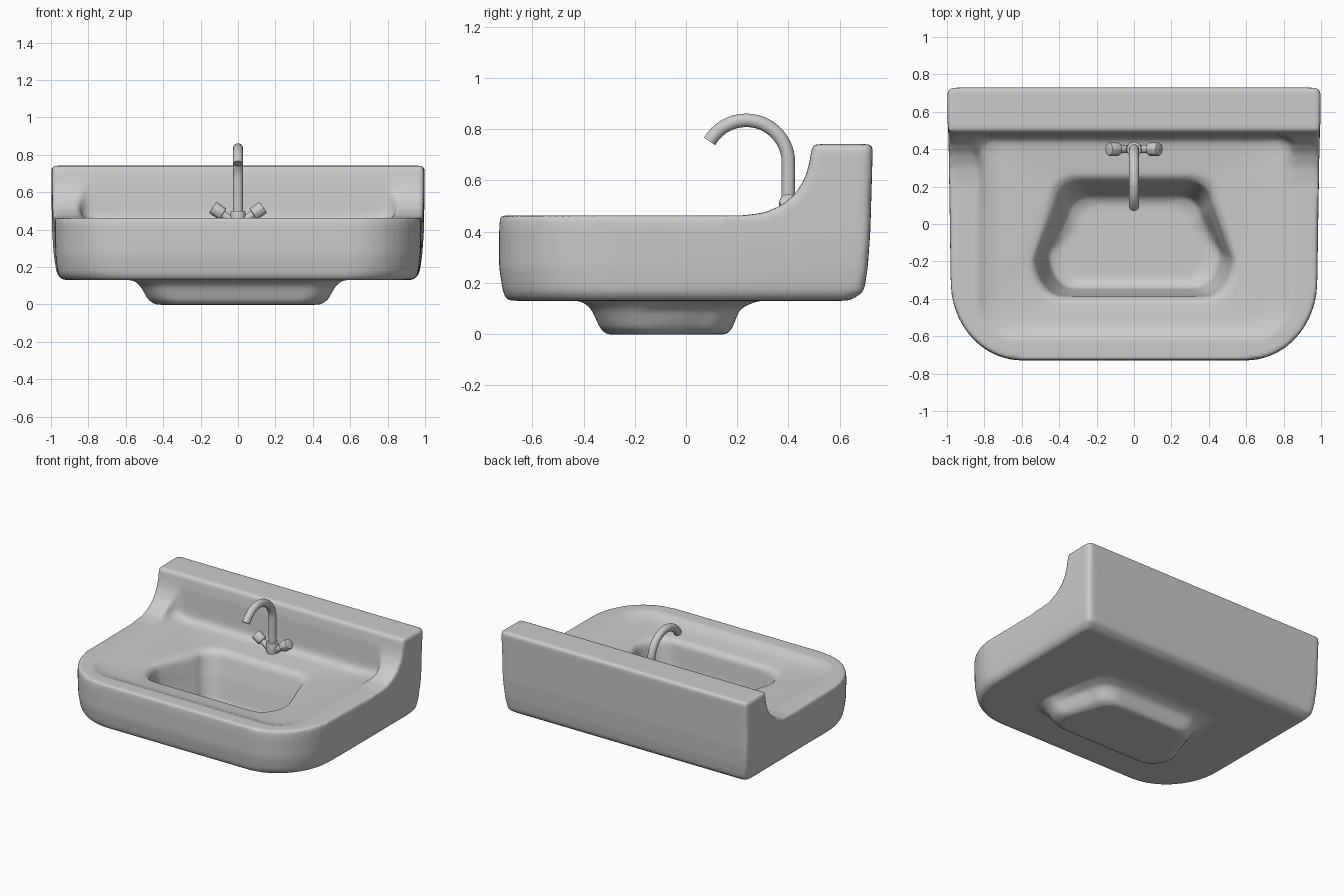
import bpy, bmesh
from math import sin, cos, pi, radians
from mathutils import Vector

if "Cube" in bpy.data.objects:
    bpy.data.objects.remove(bpy.data.objects["Cube"])


def outline(xf, xb, yf, yb, rf, rb, n=10):
    """Rounded trapezoid: front/back half widths, y limits, elliptical corner radii."""
    corners = [(xb, yb, 1, 1, rb, 0), (-xb, yb, -1, 1, rb, 90),
               (-xf, yf, -1, -1, rf, 180), (xf, yf, 1, -1, rf, 270)]
    pts = []
    for x, y, sx, sy, (rx, ry), start in corners:
        for i in range(n + 1):
            a = radians(start + 90 * i / n)
            pts.append((x - sx * rx + rx * cos(a), y - sy * ry + ry * sin(a)))
    return pts


def make_object(name, bm):
    bmesh.ops.recalc_face_normals(bm, faces=bm.faces[:])
    mesh = bpy.data.meshes.new(name)
    bm.to_mesh(mesh)
    bm.free()
    ob = bpy.data.objects.new(name, mesh)
    bpy.context.collection.objects.link(ob)
    return ob


def loft(name, rings):
    """Stack of (z, outline arguments) closed at both ends."""
    bm = bmesh.new()
    loops = [[bm.verts.new((x, y, z)) for x, y in outline(*args)] for z, *args in rings]
    for lo, hi in zip(loops, loops[1:]):
        for i in range(len(lo)):
            j = (i + 1) % len(lo)
            bm.faces.new((lo[i], lo[j], hi[j], hi[i]))
    bm.faces.new(loops[0])
    bm.faces.new(loops[-1])
    return make_object(name, bm)


def apply_mod(ob, kind, **settings):
    mod = ob.modifiers.new(kind.lower(), kind)
    for key, value in settings.items():
        setattr(mod, key, value)
    bpy.context.view_layer.objects.active = ob
    bpy.ops.object.modifier_apply(modifier=mod.name)


def combine(ob, other, operation):
    apply_mod(ob, 'BOOLEAN', operation=operation, object=other, solver='EXACT')
    bpy.data.objects.remove(other, do_unlink=True)


def smooth(ob, angle=40):
    bpy.ops.object.select_all(action='DESELECT')
    ob.select_set(True)
    bpy.context.view_layer.objects.active = ob
    bpy.ops.object.shade_smooth_by_angle(angle=radians(angle))


def cylinder(name, start, end, radius, sides, bevel=0.0):
    axis = Vector(end) - Vector(start)
    bpy.ops.mesh.primitive_cylinder_add(vertices=sides, radius=radius, depth=axis.length,
                                        location=(Vector(start) + Vector(end)) / 2)
    ob = bpy.context.object
    ob.name = name
    ob.rotation_euler = axis.to_track_quat('Z', 'Y').to_euler()
    if bevel:
        apply_mod(ob, 'BEVEL', width=bevel, segments=2)
    smooth(ob)
    return ob


# Outer ceramic block
front, back = (0.38, 0.42), (0.03, 0.03)
basin = loft("basin", [
    (0.13, 0.94, 0.94, -0.70, 0.64, front, back),
    (0.165, 0.965, 0.97, -0.715, 0.695, front, back),
    (0.26, 0.975, 0.985, -0.73, 0.71, front, back),
    (0.40, 0.98, 0.995, -0.73, 0.72, front, back),
    (0.742, 0.98, 1.0, -0.71, 0.73, front, back)])

# Underside of the bowl
rf, rb = (0.13, 0.16), (0.14, 0.12)
bowl = loft("bowl_underside", [
    (-0.002, 0.44, 0.36, -0.31, 0.16, rf, rb),
    (0.02, 0.48, 0.40, -0.335, 0.18, rf, rb),
    (0.10, 0.525, 0.44, -0.37, 0.21, rf, rb),
    (0.13, 0.56, 0.50, -0.41, 0.28, rf, rb),
    (0.20, 0.58, 0.53, -0.43, 0.30, rf, rb)])
combine(basin, bowl, 'UNION')

# Space in front of the curved splashback
profile = [(-1, 0.463), (0.22, 0.463), (0.31, 0.475), (0.38, 0.507), (0.43, 0.552),
           (0.465, 0.61), (0.48, 0.66), (0.49, 0.72), (0.50, 0.9), (-1, 0.9)]
bm = bmesh.new()
face = bm.faces.new([bm.verts.new((-1.2, y, z)) for y, z in profile])
out = bmesh.ops.extrude_face_region(bm, geom=[face])
moved = [v for v in out["geom"] if isinstance(v, bmesh.types.BMVert)]
bmesh.ops.translate(bm, verts=moved, vec=(2.4, 0, 0))
combine(basin, make_object("splashback_cut", bm), 'DIFFERENCE')

# Bowl hollow flaring out into the shallow recessed deck
rf, rb = (0.14, 0.20), (0.13, 0.11)
df, db = (0.18, 0.18), (0.07, 0.07)
hollow = loft("hollow_cut", [
    (0.05, 0.40, 0.31, -0.30, 0.11, rf, rb),
    (0.08, 0.46, 0.36, -0.345, 0.155, rf, rb),
    (0.25, 0.495, 0.39, -0.375, 0.19, rf, rb),
    (0.39, 0.525, 0.415, -0.388, 0.23, rf, rb),
    (0.415, 0.55, 0.45, -0.41, 0.26, rf, rb),
    (0.43, 0.74, 0.74, -0.53, 0.42, df, db),
    (0.445, 0.80, 0.80, -0.58, 0.455, df, db),
    (0.48, 0.86, 0.84, -0.65, 0.468, df, db),
    (0.64, 0.88, 0.86, -0.66, 0.478, df, db),
    (0.90, 0.90, 0.88, -0.66, 0.485, df, db)])
combine(basin, hollow, 'DIFFERENCE')

# Soften every edge of the ceramic
apply_mod(basin, 'REMESH', mode='VOXEL', voxel_size=0.0125)
apply_mod(basin, 'SMOOTH', factor=0.5, iterations=16)
smooth(basin, 80)

# Swan neck spout
curve = bpy.data.curves.new("spout", 'CURVE')
curve.dimensions = '3D'
curve.bevel_depth = 0.027
curve.bevel_resolution = 5
curve.use_fill_caps = True
path = [(0.40, 0.42), (0.40, 0.55)]
path += [(0.235 + 0.165 * cos(a), 0.67 + 0.165 * sin(a))
         for a in (radians(150) * i / 20 for i in range(21))]
spline = curve.splines.new('POLY')
spline.points.add(len(path) - 1)
for point, (y, z) in zip(spline.points, path):
    point.co = (0, y, z, 1)
spout = bpy.data.objects.new("spout", curve)
bpy.context.collection.objects.link(spout)
bpy.ops.object.select_all(action='DESELECT')
spout.select_set(True)
bpy.context.view_layer.objects.active = spout
bpy.ops.object.convert(target='MESH')
smooth(bpy.context.object)

# Tap body, then a stem and faceted knob on each side
cylinder("tap_body", (0, 0.40, 0.40), (0, 0.40, 0.50), 0.04, 24, 0.006)
for side, label in ((-1, "left"), (1, "right")):
    def along(d):
        return (side * d * cos(radians(35)), 0.40, 0.425 + d * sin(radians(35)))
    cylinder(label + "_stem", along(0.0), along(0.12), 0.021, 16)
    cylinder(label + "_knob", along(0.10), along(0.165), 0.037, 8, 0.005)
